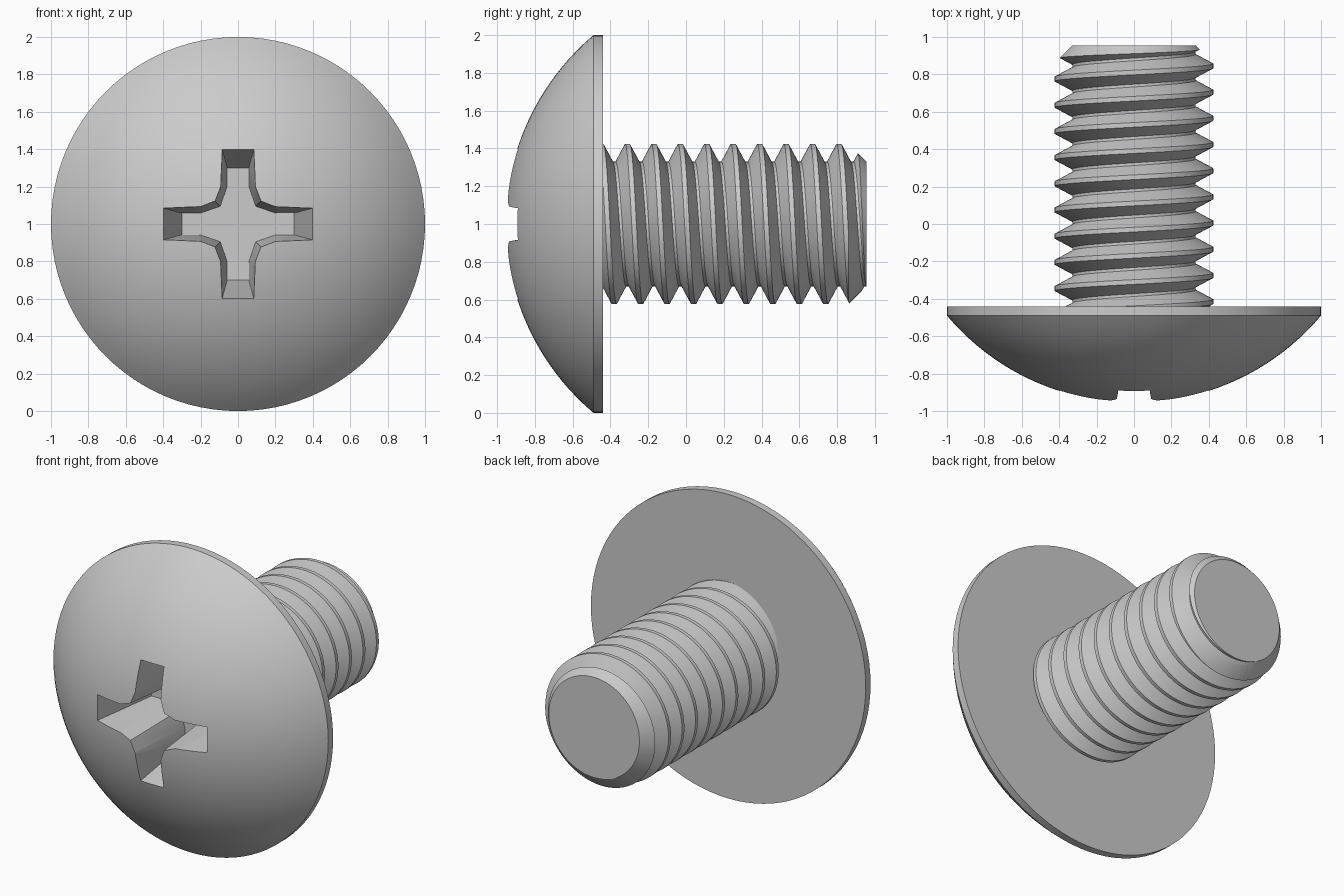
import bpy, bmesh
from math import sin, cos, pi, sqrt

if "Cube" in bpy.data.objects:
    bpy.data.objects.remove(bpy.data.objects["Cube"])

CZ = 1.0          # height of the screw axis (axis runs along y)
SEG = 96


def finish(name, bm):
    bmesh.ops.recalc_face_normals(bm, faces=bm.faces[:])
    me = bpy.data.meshes.new(name)
    bm.to_mesh(me)
    bm.free()
    ob = bpy.data.objects.new(name, me)
    bpy.context.collection.objects.link(ob)
    return ob


def lathe(name, profile):
    """Revolve (radius, y) points around the axis; flat or pointed ends are closed."""
    bm = bmesh.new()
    rings = []
    for r, y in profile:
        n = SEG if r > 0 else 1
        rings.append([bm.verts.new((r * sin(2 * pi * i / SEG), y, CZ + r * cos(2 * pi * i / SEG)))
                      for i in range(n)])
    for a, b in zip(rings, rings[1:]):
        for i in range(SEG):
            j = (i + 1) % SEG
            if len(a) == 1:
                bm.faces.new((a[0], b[i], b[j]))
            else:
                bm.faces.new((a[i], a[j], b[j], b[i]))
    for ring in (rings[0], rings[-1]):
        if len(ring) > 1:
            bm.faces.new(ring)
    return finish(name, bm)


def boolean(ob, tool, op):
    mod = ob.modifiers.new("cut", 'BOOLEAN')
    mod.object, mod.operation, mod.solver = tool, op, 'EXACT'
    bpy.context.view_layer.objects.active = ob
    bpy.ops.object.modifier_apply(modifier=mod.name)
    bpy.data.objects.remove(tool, do_unlink=True)


def smooth(ob):
    bpy.ops.object.select_all(action='DESELECT')
    ob.select_set(True)
    bpy.context.view_layer.objects.active = ob
    bpy.ops.object.shade_smooth_by_angle(angle=0.4)


# domed head: spherical cap with a thin straight rim
APEX, RIM, BASE = -0.955, -0.49, -0.44
R = (1 + (RIM - APEX) ** 2) / (2 * (RIM - APEX))
dome = [(i / 24, APEX + R - sqrt(R * R - (i / 24) ** 2)) for i in range(25)]
head = lathe("head", dome + [(1.0, BASE)])

# tapered cross recess
outer = [(.40, .085), (.20, .09), (.12, .12), (.09, .20), (.085, .40)]
inner = [(.30, .058), (.20, .058), (.095, .095), (.058, .20), (.058, .30)]


def cross(points):
    out = []
    for q in range(4):
        c, s = round(cos(q * pi / 2)), round(sin(q * pi / 2))
        out += [(c * x - s * z, s * x + c * z) for x, z in points]
    return out


bm = bmesh.new()
A, B = cross(outer), cross(inner)
k = 0.15 / 0.43
front = [bm.verts.new((a[0] + k * (a[0] - b[0]), -1.05, CZ + a[1] + k * (a[1] - b[1])))
         for a, b in zip(A, B)]
back = [bm.verts.new((b[0], -0.47, CZ + b[1])) for b in B]
for i in range(len(A)):
    j = (i + 1) % len(A)
    bm.faces.new((front[i], front[j], back[j], back[i]))
bm.faces.new(front)
bm.faces.new(back)
boolean(head, finish("recess_cutter", bm), 'DIFFERENCE')
smooth(head)

# threaded shank: helical rod, overlong at both ends
PITCH, ROOT, CREST = 0.14, 0.33, 0.424
tooth = [(-.0625, ROOT), (-.0125, CREST), (.0125, CREST), (.0625, ROOT)]
TURNS = 14
bm = bmesh.new()
cols = []
for i in range(SEG):
    t = 2 * pi * i / SEG
    col = []
    for n in range(TURNS):
        for dy, r in tooth:
            y = -0.31 + PITCH * (n - 3 + i / SEG) + dy
            col.append(bm.verts.new((r * sin(t), y, CZ + r * cos(t))))
    cols.append(col)
for i in range(SEG):
    a = cols[i]
    b = cols[i + 1] if i + 1 < SEG else cols[0][4:]
    for m in range(len(b) - 1):
        bm.faces.new((a[m], a[m + 1], b[m + 1], b[m]))
# close the seam columns with one triangle each side, then fan to axis points
seam_a, seam_b = cols[-1], cols[0][4:]
for m in range(len(seam_b) - 1, len(seam_a) - 1):
    bm.faces.new((seam_a[m], seam_a[m + 1], seam_b[-1]))
tips = [bm.verts.new((0, -3, CZ)), bm.verts.new((0, 4, CZ))]
for e in [e for e in bm.edges if e.is_boundary]:
    mid = (e.verts[0].co.y + e.verts[1].co.y) / 2
    bm.faces.new((e.verts[0], e.verts[1], tips[0 if mid < 0.25 else 1]))
shank = finish("threaded_shank", bm)

# trim the rod to length with a chamfered end
trim = lathe("shank_trim", [(0.6, -0.45), (0.6, 0.685), (0.33, 0.955)])
boolean(shank, trim, 'INTERSECT')
smooth(shank)
